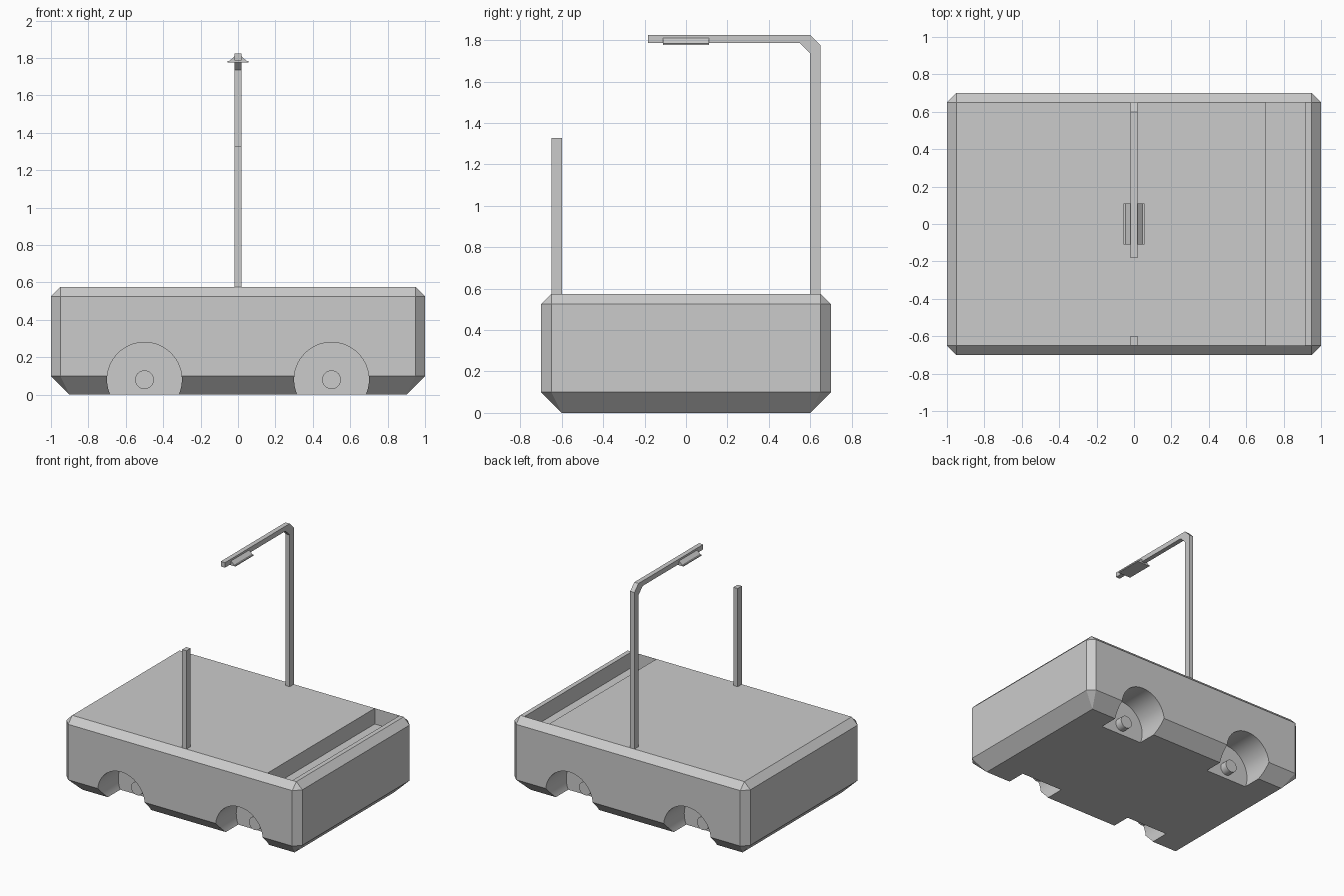
import bpy, bmesh, math
from mathutils import Matrix

cube = bpy.data.objects.get("Cube")
if cube:
    bpy.data.objects.remove(cube, do_unlink=True)

grey = bpy.data.materials.new("plain_grey")
grey.use_nodes = True
grey.diffuse_color = (0.6, 0.6, 0.6, 1)
grey.node_tree.nodes["Principled BSDF"].inputs["Base Color"].default_value = (0.6, 0.6, 0.6, 1)


def finish(name, bm):
    bmesh.ops.recalc_face_normals(bm, faces=bm.faces)
    mesh = bpy.data.meshes.new(name)
    bm.to_mesh(mesh)
    bm.free()
    mesh.materials.append(grey)
    ob = bpy.data.objects.new(name, mesh)
    bpy.context.collection.objects.link(ob)
    return ob


def box(name, lo, hi):
    bm = bmesh.new()
    bmesh.ops.create_cube(bm, size=1)
    for v in bm.verts:
        v.co = [(a + b) / 2 + c * (b - a) for a, b, c in zip(lo, hi, v.co)]
    return finish(name, bm)


def extrude(name, points, offset):
    bm = bmesh.new()
    face = bm.faces.new([bm.verts.new(p) for p in points])
    ext = bmesh.ops.extrude_face_region(bm, geom=[face], use_keep_orig=True)
    verts = [e for e in ext["geom"] if isinstance(e, bmesh.types.BMVert)]
    bmesh.ops.translate(bm, verts=verts, vec=offset)
    return finish(name, bm)


def cylinder(name, x, z, r, y0, y1, segments):
    bm = bmesh.new()
    place = Matrix.Translation((x, (y0 + y1) / 2, z)) @ Matrix.Rotation(math.pi / 2, 4, "X")
    bmesh.ops.create_cone(bm, cap_ends=True, segments=segments, radius1=r, radius2=r,
                          depth=abs(y1 - y0), matrix=place)
    return finish(name, bm)


def smooth(ob):
    bpy.ops.object.select_all(action="DESELECT")
    ob.select_set(True)
    bpy.context.view_layer.objects.active = ob
    bpy.ops.object.shade_smooth_by_angle(angle=math.radians(25))


def cut(ob, cutter):
    cutter.hide_render = True
    mod = ob.modifiers.new("cut", "BOOLEAN")
    mod.operation = "DIFFERENCE"
    mod.solver = "EXACT"
    mod.object = cutter
    bpy.context.view_layer.objects.active = ob
    bpy.ops.object.modifier_apply(modifier=mod.name)
    bpy.data.objects.remove(cutter, do_unlink=True)


# Chamfered body
bm = bmesh.new()
for sx in (-1, 1):
    for sy in (-1, 1):
        for x, y, z in ((0.9, 0.6, 0), (1, 0.65, 0.1), (0.95, 0.7, 0.1),
                        (1, 0.65, 0.525), (0.95, 0.7, 0.525), (0.95, 0.65, 0.575)):
            bm.verts.new((sx * x, sy * y, z))
bmesh.ops.convex_hull(bm, input=bm.verts)
bmesh.ops.dissolve_limit(bm, angle_limit=0.01, verts=bm.verts, edges=bm.edges)
body = finish("body", bm)

# Trough across one end of the deck
cut(body, box("trough_cutter", (0.705, -0.649, 0.455), (0.915, 0.649, 0.8)))

# Wheel arches with hubs
WALL = 0.45
for sx, side in ((-1, "right"), (1, "left")):
    for sy, end in ((-1, "front"), (1, "back")):
        cut(body, cylinder("arch_cutter", sx * 0.5, 0.08, 0.2, sy * WALL, sy * 0.9, 64))
        smooth(cylinder(f"{end}_{side}_hub", sx * 0.5, 0.08, 0.05,
                        sy * (WALL - 0.01), sy * (WALL + 0.06), 32))
smooth(body)

# Short front post
W = 0.018
box("front_post", (-W, -0.65, 0.57), (W, -0.6, 1.328))

# Back post bending into an overhead arm
arm = [(0.65, 0.57), (0.65, 1.775), (0.6, 1.825), (-0.183, 1.825),
       (-0.183, 1.787), (0.55, 1.787), (0.6, 1.737), (0.6, 0.57)]
extrude("back_post_and_arm", [(-W, y, z) for y, z in arm], (2 * W, 0, 0))

# Lamp under the arm
half = [(0.055, 1.777), (0.055, 1.785), (0.045, 1.785), (0.016, 1.812)]
lamp = half + [(-x, z) for x, z in reversed(half)]
extrude("lamp", [(x, -0.11, z) for x, z in lamp], (0, 0.22, 0))
